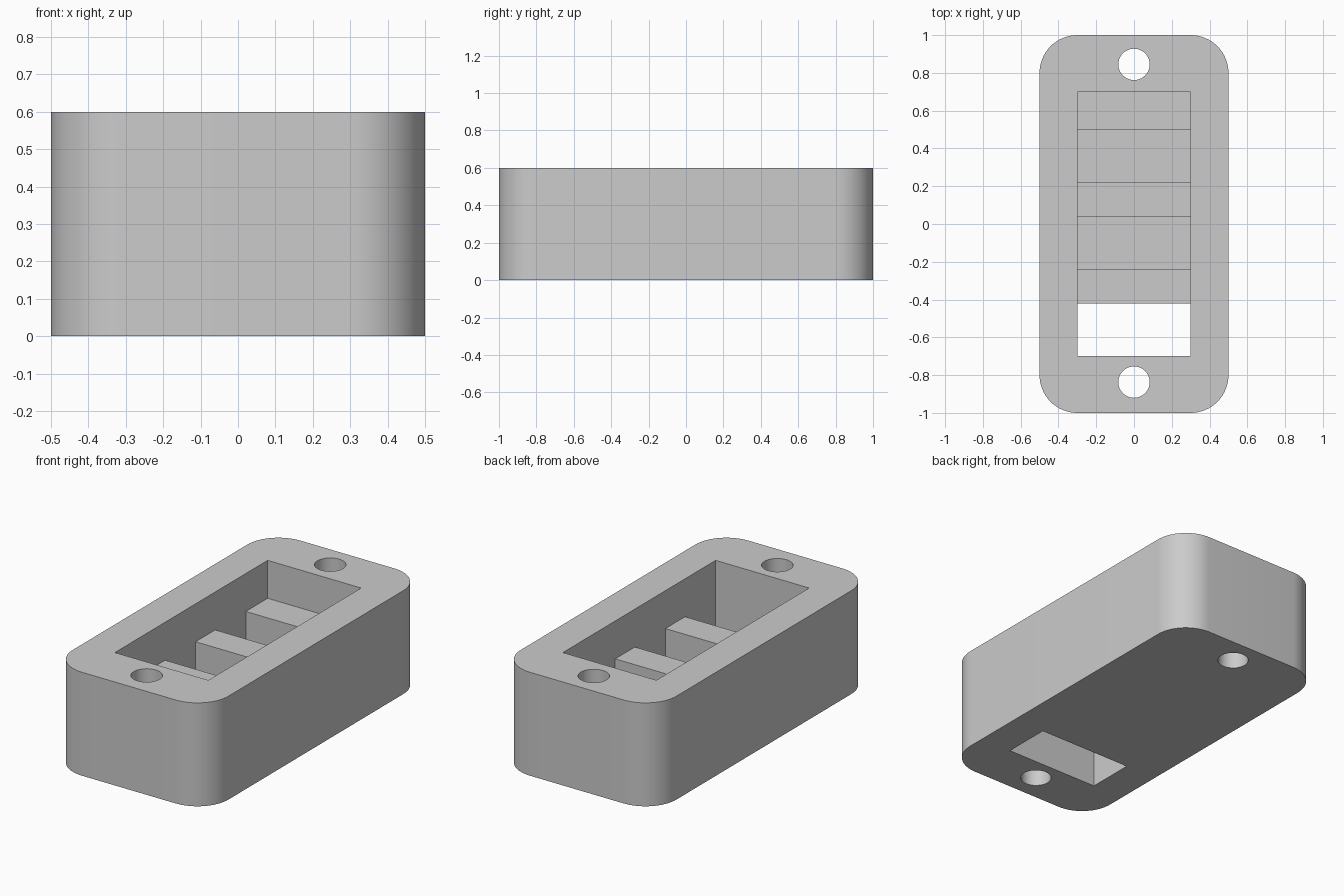
import bpy
import bmesh
import math
from mathutils import Vector

cube = bpy.data.objects.get("Cube")
if cube:
    bpy.data.objects.remove(cube, do_unlink=True)

HEIGHT = 0.6
SHELF = 0.38      # top of the cross ribs
FLOOR = 0.1       # floor of the blind slots
PITCH, SLOT = 0.46, 0.28

grey = bpy.data.materials.new("plain_grey")
grey.use_nodes = True
colour = (0.6, 0.6, 0.6, 1)
grey.diffuse_color = colour
grey.node_tree.nodes["Principled BSDF"].inputs["Base Color"].default_value = colour


def prism(name, outline, sweep):
    """Sweep a closed 3D outline along a vector into a solid object."""
    bm = bmesh.new()
    face = bm.faces.new([bm.verts.new(p) for p in outline])
    new = bmesh.ops.extrude_face_region(bm, geom=[face])["geom"]
    moved = [v for v in new if isinstance(v, bmesh.types.BMVert)]
    bmesh.ops.translate(bm, verts=moved, vec=Vector(sweep))
    bmesh.ops.recalc_face_normals(bm, faces=bm.faces)
    mesh = bpy.data.meshes.new(name)
    bm.to_mesh(mesh)
    bm.free()
    mesh.materials.append(grey)
    obj = bpy.data.objects.new(name, mesh)
    bpy.context.collection.objects.link(obj)
    return obj


def arc(cx, cy, z, radius, start, sweep, steps):
    return [(cx + radius * math.cos(start + sweep * i / steps),
             cy + radius * math.sin(start + sweep * i / steps), z)
            for i in range(steps + 1)]


# Rounded block
outline = []
for i, (sx, sy) in enumerate([(1, 1), (-1, 1), (-1, -1), (1, -1)]):
    outline += arc(sx * 0.3, sy * 0.8, 0, 0.2, i * math.pi / 2, math.pi / 2, 16)
body = prism("slotted_block", outline, (0, 0, HEIGHT))

# Comb-shaped cavity: open tray, one through slot and two blind slots
comb = [(-0.3, 0.7, 0.8), (-0.3, -0.7, 0.8)]
for i in range(3):
    start = -0.7 + i * PITCH
    bottom = -0.2 if i == 0 else FLOOR
    if i:
        comb.append((-0.3, start, SHELF))
    comb += [(-0.3, start, bottom), (-0.3, start + SLOT, bottom),
             (-0.3, start + SLOT, SHELF)]
comb.append((-0.3, 0.7, SHELF))
cutters = [prism("cavity_cutter", comb, (0.6, 0, 0))]

# Screw holes
for y in (-0.837, 0.845):
    ring = arc(0, y, -0.2, 0.083, 0, 2 * math.pi, 48)[:-1]
    cutters.append(prism("screw_hole_cutter", ring, (0, 0, 1)))

# Cut the block
bpy.ops.object.select_all(action="DESELECT")
bpy.context.view_layer.objects.active = body
body.select_set(True)
for cutter in cutters:
    mod = body.modifiers.new("cut", "BOOLEAN")
    mod.operation = "DIFFERENCE"
    mod.solver = "EXACT"
    mod.object = cutter
    bpy.ops.object.modifier_apply(modifier=mod.name)
    bpy.data.objects.remove(cutter, do_unlink=True)
bpy.ops.object.shade_smooth_by_angle(angle=math.radians(30))
